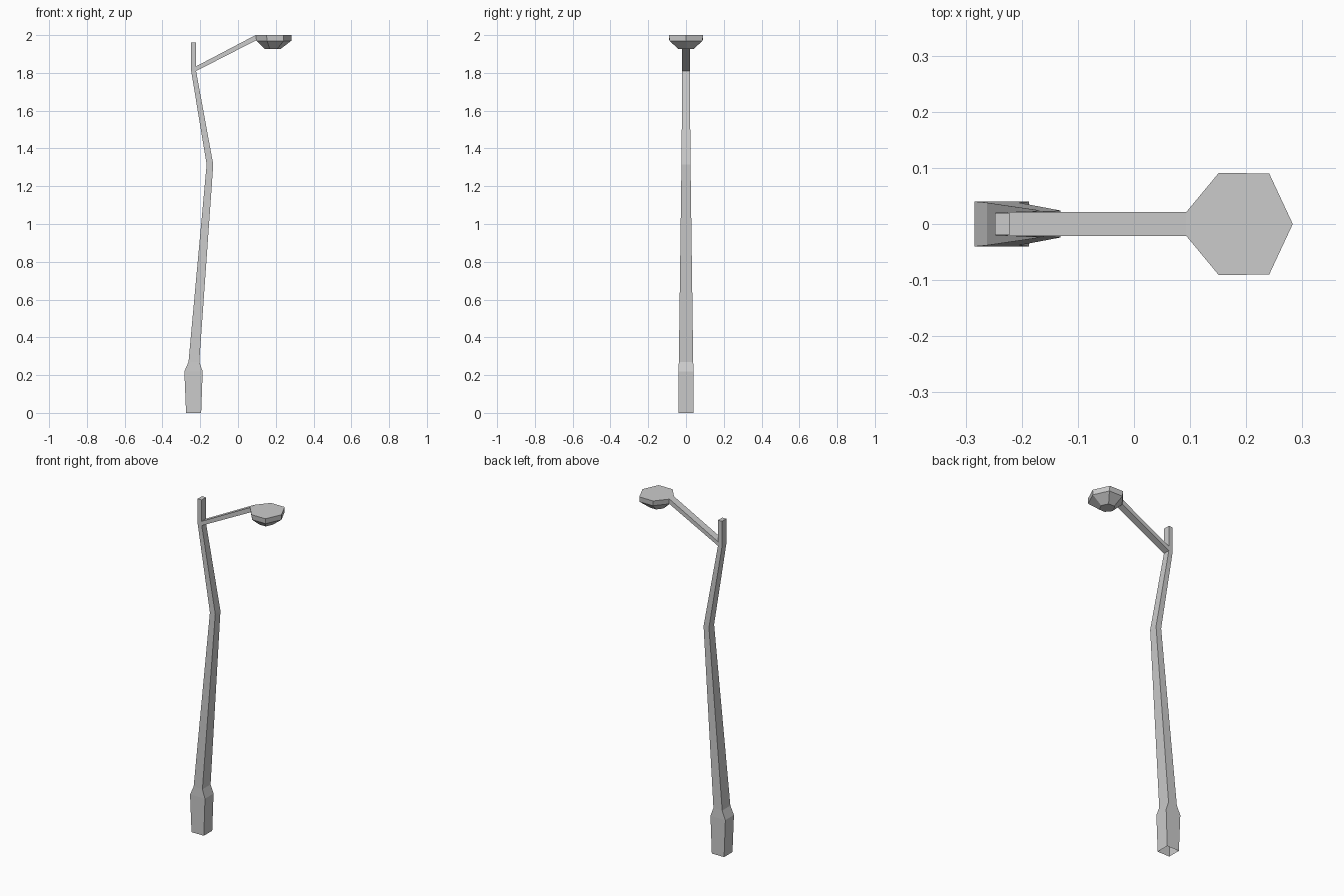
import bpy, bmesh

if "Cube" in bpy.data.objects:
    bpy.data.objects.remove(bpy.data.objects["Cube"])


def loft(name, rings, cap_start=True, cap_end=True):
    """Skin a list of equal-length vertex rings into one flat-shaded object."""
    bm = bmesh.new()
    loops = [[bm.verts.new(p) for p in ring] for ring in rings]
    n = len(loops[0])
    for a, b in zip(loops, loops[1:]):
        for i in range(n):
            j = (i + 1) % n
            bm.faces.new((a[i], a[j], b[j], b[i]))
    if cap_start:
        bm.faces.new(loops[0][::-1])
    if cap_end:
        bm.faces.new(loops[-1])
    bmesh.ops.recalc_face_normals(bm, faces=bm.faces)
    mesh = bpy.data.meshes.new(name)
    bm.to_mesh(mesh)
    bm.free()
    obj = bpy.data.objects.new(name, mesh)
    bpy.context.collection.objects.link(obj)
    return obj


def rect(x0, x1, hy, z):
    return [(x0, -hy, z), (x1, -hy, z), (x1, hy, z), (x0, hy, z)]


# Bent square pole with a flared base, open underneath
pole_sections = [
    (-0.275, -0.195, 0.039, 0.0),
    (-0.284, -0.187, 0.040, 0.22),
    (-0.262, -0.205, 0.038, 0.27),
    (-0.166, -0.131, 0.024, 1.315),
    (-0.248, -0.222, 0.020, 1.81),
    (-0.248, -0.222, 0.020, 1.96),
]
loft("pole", [rect(*s) for s in pole_sections], cap_start=False)

# Sloping arm from the pole to the lamp rim
arm_ends = [(-0.225, 1.808, -0.225, 1.833), (0.099, 1.974, 0.093, 2.0)]
loft("arm", [[(xb, -0.021, zb), (xb, 0.021, zb), (xt, 0.021, zt), (xt, -0.021, zt)]
             for xb, zb, xt, zt in arm_ends], cap_start=False, cap_end=False)

# Seven-sided lamp head: flat top, shallow rim, tapered underside
half = [(0.093, 0.021), (0.151, 0.091), (0.241, 0.090)]
outline = half + [(0.283, 0.0)] + [(x, -y) for x, y in reversed(half)]


def lamp_ring(scale, cx, z):
    return [(cx + (x - 0.188) * scale, y * scale, z) for x, y in outline]


loft("lamp_head", [
    lamp_ring(1.0, 0.188, 2.0),
    lamp_ring(0.97, 0.190, 1.97),
    lamp_ring(0.43, 0.184, 1.926),
])
